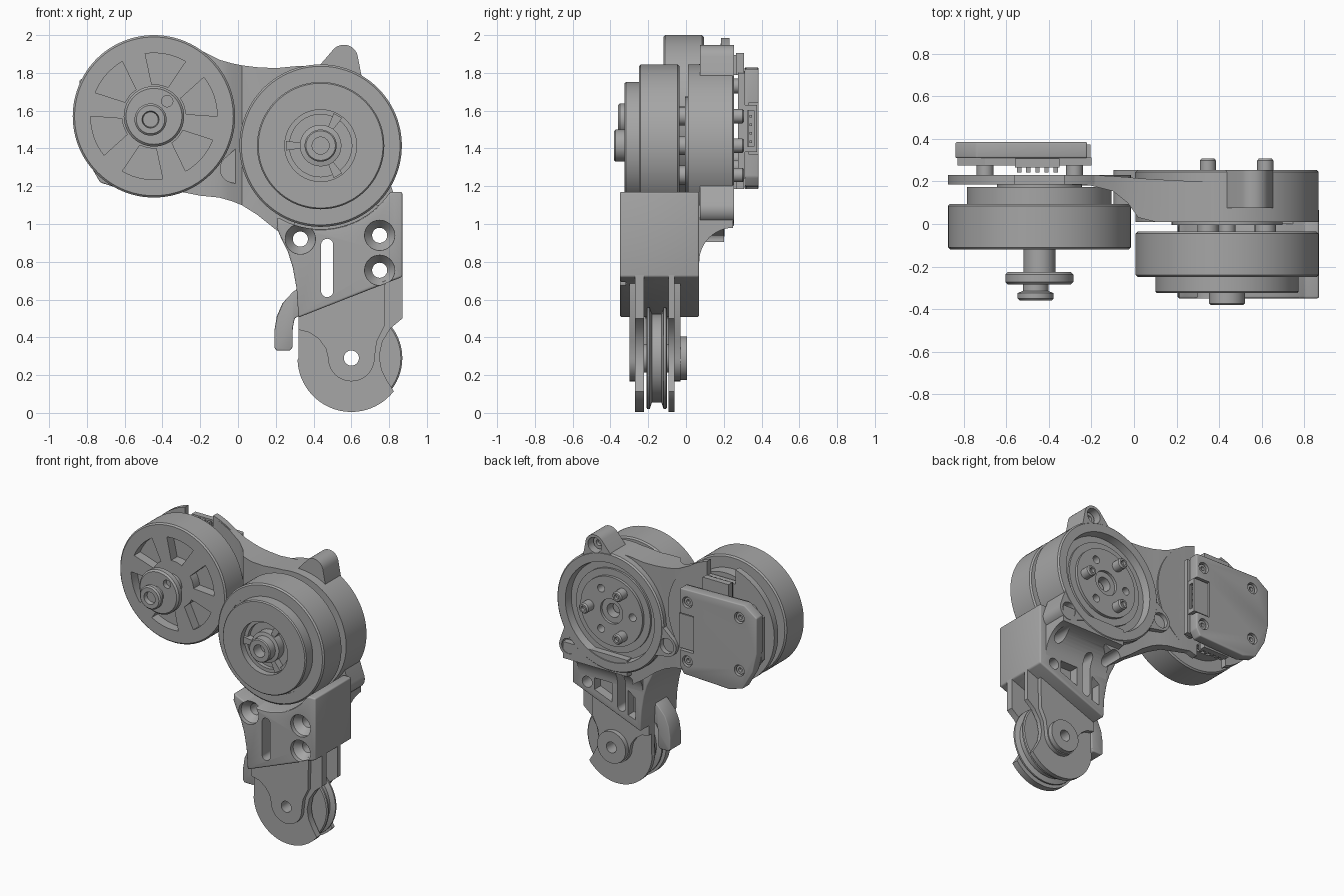
import bpy, bmesh
from math import sin, cos, pi, radians
from mathutils import Vector
from mathutils.geometry import convex_hull_2d

if "Cube" in bpy.data.objects:
    bpy.data.objects.remove(bpy.data.objects["Cube"])

grey = bpy.data.materials.new("machined_grey")
grey.use_nodes = True
grey.diffuse_color = (0.38, 0.38, 0.38, 1)
grey.node_tree.nodes["Principled BSDF"].inputs["Base Color"].default_value = (0.38, 0.38, 0.38, 1)

LEFT, RIGHT, AXLE = (-0.445, 1.57), (0.4375, 1.415), (0.6, 0.29)


def finish(name, bm):
    bmesh.ops.remove_doubles(bm, verts=bm.verts, dist=1e-5)
    bmesh.ops.recalc_face_normals(bm, faces=bm.faces)
    mesh = bpy.data.meshes.new(name)
    bm.to_mesh(mesh)
    bm.free()
    ob = bpy.data.objects.new(name, mesh)
    bpy.context.collection.objects.link(ob)
    mesh.materials.append(grey)
    return ob


def lathe(name, centre, profile, n=72):
    """Turn a closed (radius, y) profile about the y direction."""
    bm = bmesh.new()
    rings = [[bm.verts.new((centre[0] + r * cos(2 * pi * i / n), y, centre[1] + r * sin(2 * pi * i / n)))
              for r, y in profile] for i in range(n)]
    m = len(profile)
    for i in range(n):
        a, b = rings[i], rings[(i + 1) % n]
        for j in range(m):
            k = (j + 1) % m
            bm.faces.new((a[j], a[k], b[k], b[j]))
    return finish(name, bm)


def disc(name, centre, r, y0, y1, n=40, c=0.0):
    return lathe(name, centre, [(0, y0), (r - c, y0), (r, y0 + c), (r, y1 - c), (r - c, y1), (0, y1)], n)


def prism(name, outline, a, b, axis="y", bevel=0):
    """Extrude an x-z outline along y, or a y-z outline along x."""
    place = (lambda p, d: (p[0], d, p[1])) if axis == "y" else (lambda p, d: (d, p[0], p[1]))
    bm = bmesh.new()
    lo = [bm.verts.new(place(p, a)) for p in outline]
    hi = [bm.verts.new(place(p, b)) for p in outline]
    bm.faces.new(lo)
    bm.faces.new(hi[::-1])
    for i in range(len(lo)):
        j = (i + 1) % len(lo)
        bm.faces.new((lo[i], lo[j], hi[j], hi[i]))
    ob = finish(name, bm)
    if bevel:
        mod = ob.modifiers.new("soft_edges", "BEVEL")
        mod.width, mod.segments = bevel, 3
        apply(ob, mod)
    return ob


def apply(ob, mod):
    bpy.context.view_layer.objects.active = ob
    bpy.ops.object.modifier_apply(modifier=mod.name)


def cut(targets, cutters):
    for c in cutters:
        for t in targets:
            mod = t.modifiers.new("cut", "BOOLEAN")
            mod.operation, mod.solver, mod.object = "DIFFERENCE", "EXACT", c
            apply(t, mod)
        bpy.data.objects.remove(c)


def arc(c, r, a0, a1, n=20):
    return [(c[0] + r * cos(radians(a0 + (a1 - a0) * i / n)), c[1] + r * sin(radians(a0 + (a1 - a0) * i / n)))
            for i in range(n + 1)]


def hull(circles):
    pts = [Vector(p) for x, z, r in circles for p in arc((x, z), r, 0, 350, 35)]
    return [pts[i] for i in convex_hull_2d(pts)]


def polar(c, r, deg):
    return (c[0] + r * cos(radians(deg)), c[1] + r * sin(radians(deg)))


# Left motor: drum with six spoke windows, back ring, offset output shaft
drum = lathe("left_motor_drum", LEFT, [(0, -.12), (.42, -.12), (.43, -.11), (.43, .085), (.42, .095), (0, .095)], 96)
cut([drum], [prism("window", arc(LEFT, .335, a - 19, a + 19, 8) + arc(LEFT, .17, a + 15, a - 15, 6), -.2, -.05)
             for a in range(19, 360, 60)])
disc("left_motor_back", LEFT, .34, .09, .175, 72)
disc("left_motor_hub", LEFT, .2, .17, .19)
disc("left_shaft", LEFT, .075, -.24, -.1)
flange = disc("left_flange", LEFT, .16, -.285, -.225, 56, .012)
cut([flange], [disc("pin_hole", (-.375, 1.65), .03, -.4, -.25, 24)])
lathe("left_shaft_cap", (-.463, 1.553), [(0, -.27), (.06, -.27), (.06, -.315), (.085, -.325), (.085, -.35),
      (.075, -.36), (.045, -.36), (.04, -.33), (0, -.33)], 40)

# Right motor: drum, stepped front with a recess around the output boss
lathe("right_motor_drum", RIGHT, [(0, -.035), (.42, -.035), (.43, -.045), (.43, -.24), (.42, -.25), (.352, -.25),
      (.352, -.243), (.337, -.243), (.337, -.317), (.33, -.325), (.19, -.325), (.19, -.28), (.165, -.28),
      (.165, -.25), (0, -.25)], 96)
lathe("right_output_boss", RIGHT, [(0, -.25), (.11, -.25), (.11, -.31), (.085, -.315), (.085, -.373),
      (.078, -.38), (.045, -.38), (.045, -.3), (0, -.3)], 40)
for a in (60, 180, 300):
    prism("recess_spoke", [polar(RIGHT, r, a + d) for r, d in ((.08, -8), (.185, -8), (.185, 8), (.08, 8))], -.3, -.25)

# Motor housing with stepped back, centre bore, bolts and three lugs
housing = lathe("motor_housing", RIGHT, [(.05, .01), (.43, .01), (.43, .245), (.42, .255), (.36, .255), (.35, .2),
      (.3, .2), (.3, .215), (.25, .215), (.25, .235), (.09, .235), (.09, .215), (.05, .215)], 96)
cut([housing], [disc("small_hole", polar(RIGHT, .17, a), .028, .16, .4, 20) for a in (60, 180, 300)])
disc("housing_shaft", RIGHT, .04, -.04, .16)
disc("housing_front_pad", RIGHT, .26, -.005, .02)
for a in (0, 120, 240):
    p = polar(RIGHT, .18, a)
    lathe("mount_bolt", p, [(0, -.04), (.05, -.04), (.05, .02), (.038, .02), (.038, .298), (.03, .308),
          (.018, .308), (.018, .285), (0, .285)], 24)
for a in (75, 195, 315):
    sides = [(*polar(RIGHT, .4, a + d), .015) for d in (-16, 16)]
    p = polar(RIGHT, .475, a)
    lug = prism("housing_lug", hull(sides + [(*p, .075)]), .075, .253)
    cut([lug, housing], [disc("lug_bore", p, .055, .18, .4, 28)])
    lathe("lug_screw", p, [(.022, .15), (.045, .15), (.045, .205), (.022, .205)], 24)

# Arm that widens from the thin left plate into the housing
stations = [(-.3, .185, .23, 1.17, 1.965), (-.2, .18, .23, 1.15, 1.92), (-.1, .155, .225, 1.14, 1.87),
            (-.03, .1, .22, 1.12, 1.85), (.02, .03, .215, 1.1, 1.84), (.1, .01, .21, 1.05, 1.83),
            (.2, .01, .205, .97, 1.825), (.3, .01, .2, .9, 1.835), (.45, .01, .2, .99, 1.842)]
bm = bmesh.new()
rings = [[bm.verts.new(p) for p in ((x, y0, z0), (x, y1, z0), (x, y1, z1), (x, y0, z1))]
         for x, y0, y1, z0, z1 in stations]
bm.faces.new(rings[0])
bm.faces.new(rings[-1])
for a, b in zip(rings, rings[1:]):
    for i in range(4):
        bm.faces.new((a[i], a[(i + 1) % 4], b[(i + 1) % 4], b[i]))
arm = finish("arm", bm)
cut([arm], [disc("housing_room", RIGHT, .4, -.1, .4, 64)])
plate = disc("arm_plate", LEFT, .43, .185, .23, 80)
cut([plate], [prism("top_notch", [(-.56, 1.88), (-.33, 1.88), (-.33, 2.1), (-.56, 2.1)], .1, .3),
              prism("low_notch", [(-.6, 1.0), (-.35, 1.0), (-.35, 1.24), (-.6, 1.24)], .1, .3)])

# Control board behind the left motor
board = prism("board_cover", [(-.22, 1.82), (-.74, 1.83), (-.84, 1.76), (-.84, 1.5), (-.81, 1.36), (-.73, 1.22),
              (-.62, 1.185), (-.25, 1.2), (-.22, 1.25)], .31, .385, bevel=.008)
cut([board], [prism("socket_room", [(-.33, 1.37), (-.1, 1.37), (-.1, 1.64), (-.33, 1.64)], .33, .5)])
prism("circuit_board", [(-.2, 1.8), (-.7, 1.81), (-.83, 1.73), (-.83, 1.42), (-.7, 1.24), (-.2, 1.24)], .275, .312)
for x, z in ((-.28, 1.73), (-.7, 1.73), (-.7, 1.345), (-.28, 1.3)):
    cut([board], [disc("screw_hole", (x, z), .04, .35, .5, 24)])
    disc("board_standoff", (x, z), .04, .22, .28, 24)
    lathe("board_screw", (x, z), [(.015, .34), (.032, .34), (.032, .372), (.015, .372)], 20)
socket = prism("side_socket", [(-.325, 1.38), (-.205, 1.38), (-.205, 1.63), (-.325, 1.63)], .3, .375)
cut([socket], [prism("mouth", [(-.29, 1.41), (-.1, 1.41), (-.1, 1.6), (-.29, 1.6)], .325, .36)])
for i in range(4):
    z = 1.43 + i * .045
    prism("socket_pin", [(-.3, z), (-.22, z), (-.22, z + .012), (-.3, z + .012)], .337, .349)
for name, z0, z1 in (("top_socket", 1.79, 1.905), ("bottom_socket", 1.185, 1.28)):
    prism(name, [(-.56, z0), (-.35, z0), (-.35, z1), (-.56, z1)], .265, .308)
    for i in range(5):
        x = -.55 + i * .043
        prism("header_pin", [(x, z0), (x + .02, z0), (x + .02, z1 - .01), (x, z1 - .01)], .242, .268)

# Lower block cradling the right motor, and the web that blends it into the housing
block = prism("lower_block", [(.32, .505), (.87, .72), (.87, 1.17), (.825, 1.17)] + arc(RIGHT, .442, -34, -121)
              + [(.205, .98), (.23, .92), (.265, .85), (.29, .77), (.31, .66)], -.35, .07, bevel=.01)
web = prism("housing_web", [(0, 1.1), (.25, 1.1), (.25, .99)] + arc((.25, .8), .18, 90, 180, 12) + [(0, .8)],
            .3, .82, "x")
for x, z in ((.33, .92), (.75, .94), (.75, .755)):
    sink = lathe("screw_sink", (x, z), [(0, -.5), (.08, -.5), (.08, -.32), (.04, -.27), (.04, .5), (0, .5)], 32)
    cut([block, web, arm], [sink])
cut([block, web], [prism("slot", hull([(.472, .645, .032), (.472, .89, .032)]), -.5, .5)])
cut([block], [disc("wheel_room", AXLE, .3, -.22, -.09, 64),
              prism("back_pocket", [(.55, .66), (.69, .715), (.69, .88), (.55, .82)], .0, .2),
              prism("side_pocket", [(.36, .58), (.42, .6), (.42, .78), (.36, .74)], .0, .2)])

# Fork cheeks with raised hub tabs
cheek = ([(.87, .74), (.32, .52), (.32, .29)] + arc(AXLE, .285, 182, 322, 28)
         + [(.79, .17), (.76, .23), (.748, .3), (.765, .38), (.81, .45), (.87, .5)])
tab = ([(.78, .7), (.32, .52), (.32, .44), (.38, .425), (.43, .39), (.465, .34)] + arc(AXLE, .123, 180, 360, 20)
       + [(.735, .38), (.775, .46)])
fork = [prism("front_cheek", cheek, -.27, -.222), prism("back_cheek", cheek, -.092, -.06),
        prism("front_hub_tab", tab, -.3, -.265), prism("back_hub_tab", tab, -.065, -.03),
        disc("back_hub", AXLE, .115, -.07, .005, 48)]
cut(fork, [disc("axle_hole", AXLE, .04, -.5, .5, 32)])
lathe("axle_sleeve", AXLE, [(.04, -.235), (.075, -.235), (.075, -.08), (.04, -.08)], 40)

# Grooved wheel between the cheeks
lathe("grooved_wheel", AXLE, [(.06, -.21), (.262, -.21), (.27, -.204), (.27, -.192), (.235, -.18), (.235, -.13),
      (.27, -.118), (.27, -.106), (.262, -.1), (.06, -.1)], 80)

# Curved guide finger beside the wheel
prism("guide_finger", [(.35, .68), (.29, .64), (.235, .58), (.205, .51), (.192, .43), (.192, .345), (.205, .33),
      (.275, .33), (.288, .345), (.29, .45), (.3, .5), (.35, .53)], -.22, -.09, bevel=.006)

# Smooth the round parts, keep the machined edges crisp
bpy.ops.object.select_all(action="DESELECT")
for ob in bpy.context.scene.objects:
    if ob.type == "MESH":
        ob.select_set(True)
        bpy.context.view_layer.objects.active = ob
bpy.ops.object.shade_smooth_by_angle(angle=radians(30))
